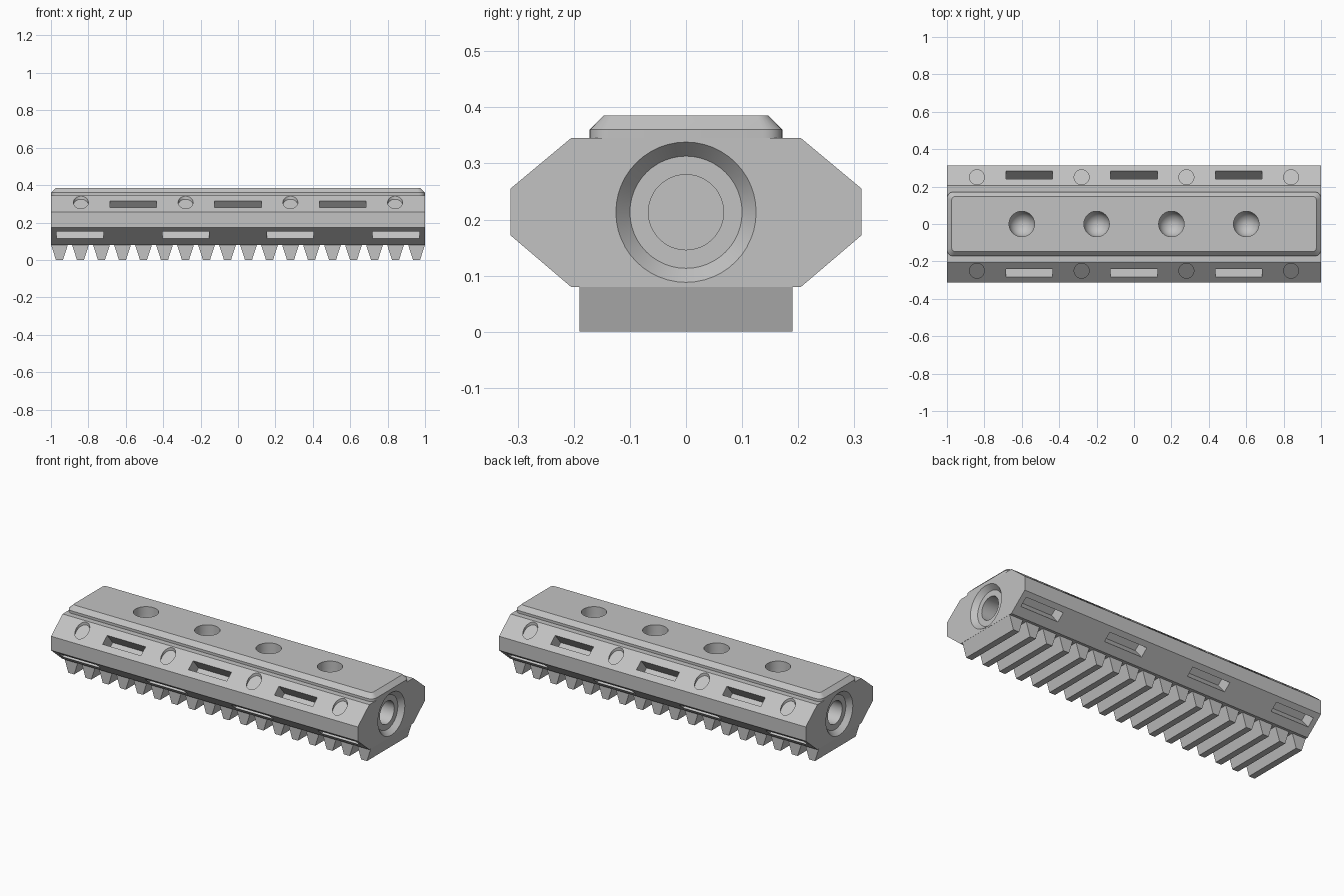
import bpy, bmesh, math
from mathutils import Matrix, Vector

if "Cube" in bpy.data.objects:
    bpy.data.objects.remove(bpy.data.objects["Cube"], do_unlink=True)

GREY = (0.54, 0.54, 0.54, 1)
mat = bpy.data.materials.new("light grey")
mat.use_nodes = True
mat.diffuse_color = GREY
mat.node_tree.nodes["Principled BSDF"].inputs["Base Color"].default_value = GREY


def finish(bm, name):
    bmesh.ops.recalc_face_normals(bm, faces=bm.faces)
    mesh = bpy.data.meshes.new(name)
    bm.to_mesh(mesh)
    bm.free()
    mesh.materials.append(mat)
    obj = bpy.data.objects.new(name, mesh)
    bpy.context.collection.objects.link(obj)
    return obj


def loft(bm, rings):
    """Closed solid through rings of equal point count."""
    rows = [[bm.verts.new(p) for p in ring] for ring in rings]
    for a, b in zip(rows, rows[1:]):
        for i in range(len(a)):
            j = (i + 1) % len(a)
            bm.faces.new((a[i], a[j], b[j], b[i]))
    bm.faces.new(rows[0])
    bm.faces.new(rows[-1])


def lathe(bm, profile, to_world, sides=48):
    """Solid of revolution from (radius, height) pairs."""
    angles = [2 * math.pi * i / sides for i in range(sides)]
    loft(bm, [[to_world @ Vector((r * math.cos(a), r * math.sin(a), h)) for a in angles]
              for r, h in profile])


def rounded_rect(hx, hy, r, z, steps=6):
    pts = []
    for q, (sx, sy) in enumerate([(1, 1), (-1, 1), (-1, -1), (1, -1)]):
        for i in range(steps + 1):
            a = math.pi / 2 * (q + i / steps)
            pts.append((sx * (hx - r) + r * math.cos(a), sy * (hy - r) + r * math.sin(a), z))
    return pts


def cut(obj, cutter):
    mod = obj.modifiers.new("cut", "BOOLEAN")
    mod.operation = "DIFFERENCE"
    mod.solver = "EXACT"
    mod.object = cutter
    bpy.context.view_layer.objects.active = obj
    bpy.ops.object.modifier_apply(modifier=mod.name)


# Body: octagonal bar
half = [(0.205, 0.08), (0.313, 0.172), (0.313, 0.255), (0.205, 0.345)]
outline = half + [(-y, z) for y, z in reversed(half)]
bm = bmesh.new()
loft(bm, [[(x, y, z) for y, z in outline] for x in (-1, 1)])
body = finish(bm, "body")

# Top plate with chamfered rim
bm = bmesh.new()
loft(bm, [rounded_rect(1, 0.172, 0.035, 0.34), rounded_rect(1, 0.172, 0.035, 0.36),
          rounded_rect(0.975, 0.147, 0.02, 0.385)])
plate = finish(bm, "top_plate")

# Slots, perpendicular to the four sloping faces
bm = bmesh.new()
slope = math.atan2(0.09, 0.108)
for side in (-1, 1):
    for xs, z, tilt in (((-0.56, 0, 0.56), 0.298, -slope),
                        ((-0.845, -0.28, 0.28, 0.845), 0.133, slope)):
        y = 0.261 if tilt < 0 else 0.267
        for x in xs:
            bmesh.ops.create_cube(bm, size=1, matrix=Matrix.Translation((x, side * y, z))
                                  @ Matrix.Rotation(side * tilt, 4, "X")
                                  @ Matrix.Diagonal((0.25, 0.056, 0.16, 1)))

# Round shallow pockets, sunk straight down with floors following the slope
for side in (-1, 1):
    shear = Matrix.Identity(4)
    shear[2][1] = -side * 0.09 / 0.108
    for x in (-0.84, -0.28, 0.28, 0.84):
        lathe(bm, [(0.04, -0.016), (0.04, 0.1)],
              Matrix.Translation((x, side * 0.25, 0.307)) @ shear, 32)

# Stepped bores in both ends
for side in (-1, 1):
    lathe(bm, [(0.067, -0.25), (0.067, -0.028), (0.1, -0.028), (0.125, 0), (0.125, 0.02)],
          Matrix.Translation((side, 0, 0.213)) @ Matrix.Rotation(side * math.pi / 2, 4, "Y"))
recesses = finish(bm, "recess_cutter")

# Round-bottomed holes through the top plate
bm = bmesh.new()
for x in (-0.6, -0.2, 0.2, 0.6):
    bowl = [(0.068 * math.sin(a), -0.068 * math.cos(a))
            for a in [math.pi / 2 * i / 8 for i in range(1, 9)]]
    lathe(bm, bowl + [(0.068, 0.1)], Matrix.Translation((x, 0, 0.311)))
holes = finish(bm, "hole_cutter")

cut(body, recesses)
cut(body, holes)
cut(plate, holes)
for cutter in (recesses, holes):
    bpy.data.objects.remove(cutter, do_unlink=True)

# Rack teeth along the underside
bm = bmesh.new()
for i in range(18):
    x = (i - 8.5) * 0.1123
    loft(bm, [[(x + dx, y, z) for dx, z in ((-0.045, 0.081), (0.045, 0.081), (0.019, 0), (-0.019, 0))]
              for y in (-0.19, 0.19)])
teeth = finish(bm, "rack_teeth")

# Smooth round walls, keep hard edges
bpy.ops.object.select_all(action="DESELECT")
for obj in (body, plate):
    obj.select_set(True)
bpy.context.view_layer.objects.active = body
bpy.ops.object.shade_smooth_by_angle(angle=math.radians(25))
